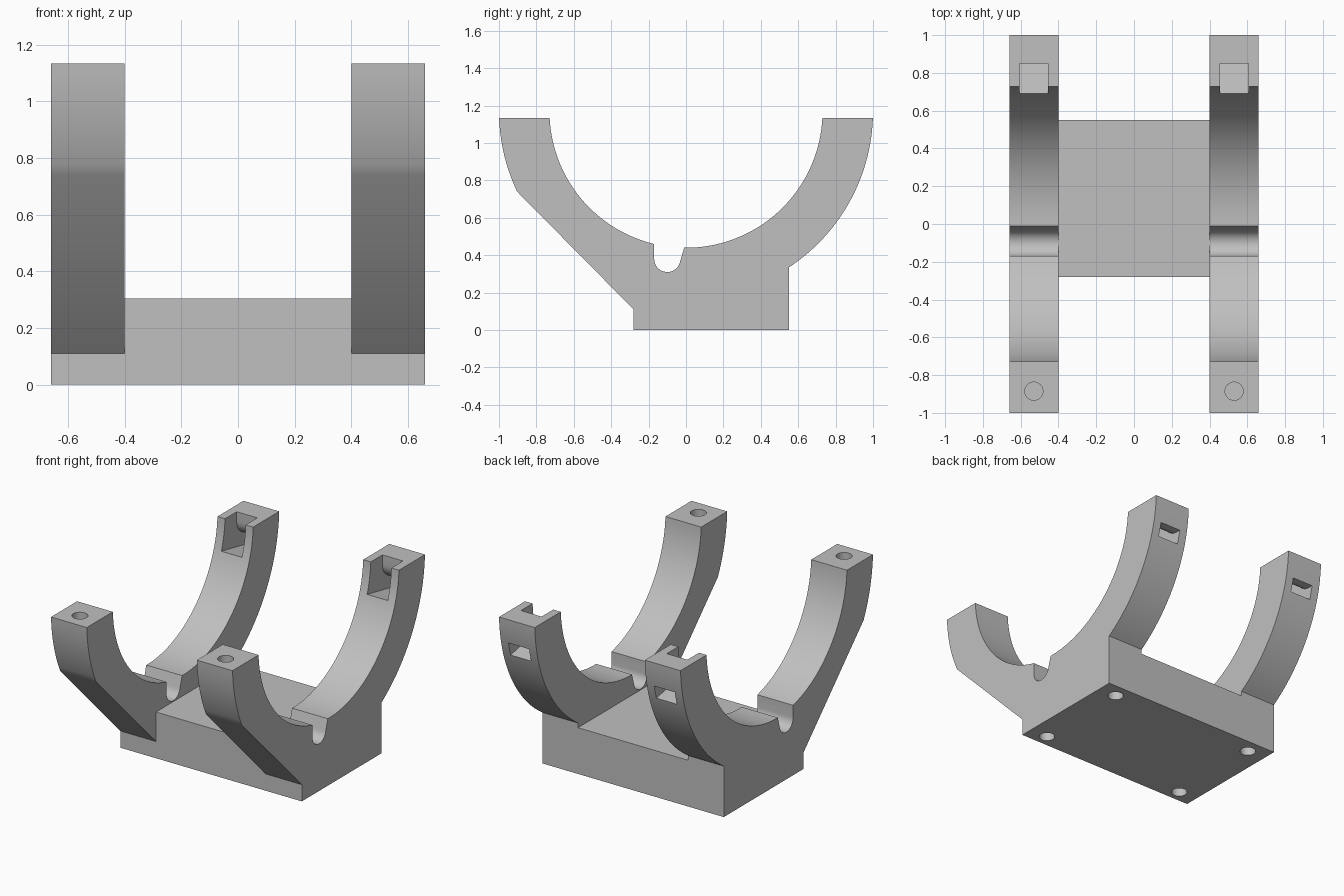
import bpy, bmesh
from math import sin, cos, asin, acos, pi, radians

cube = bpy.data.objects.get("Cube")
if cube:
    bpy.data.objects.remove(cube, do_unlink=True)

# One plain grey for everything
grey = bpy.data.materials.new("plain grey")
grey.use_nodes = True
colour = (0.53, 0.53, 0.53, 1)
grey.diffuse_color = colour
grey.node_tree.nodes["Principled BSDF"].inputs["Base Color"].default_value = colour

# Main dimensions
CENTRE_Z, TOP_Z = 1.17, 1.134
INNER, OUTER = 0.73, 1.0
ARM_IN, ARM_OUT = 0.40, 0.66
ARM_MID = (ARM_IN + ARM_OUT) / 2
FRONT, BACK, PLATE_Z = -0.28, 0.55, 0.304


def finish(name, bm):
    bmesh.ops.recalc_face_normals(bm, faces=bm.faces)
    mesh = bpy.data.meshes.new(name)
    bm.to_mesh(mesh)
    bm.free()
    mesh.materials.append(grey)
    obj = bpy.data.objects.new(name, mesh)
    bpy.context.collection.objects.link(obj)
    return obj


def extrude_profile(name, points, x0, x1):
    """Side profile of (y, z) points, extruded along x."""
    bm = bmesh.new()
    face = bm.faces.new([bm.verts.new((x0, y, z)) for y, z in points])
    result = bmesh.ops.extrude_face_region(bm, geom=[face])
    verts = [g for g in result["geom"] if isinstance(g, bmesh.types.BMVert)]
    bmesh.ops.translate(bm, verts=verts, vec=(x1 - x0, 0, 0))
    return finish(name, bm)


def arc(r, t0, t1, n, cy=0.0, cz=CENTRE_Z):
    """Arc points; angle 0 points straight down, positive towards the back."""
    steps = [t0 + (t1 - t0) * i / n for i in range(n + 1)]
    return [(cy + r * sin(t), cz - r * cos(t)) for t in steps]


def drill(name, y, z0, z1, r=0.048):
    bm = bmesh.new()
    bmesh.ops.create_cone(bm, cap_ends=True, segments=32, radius1=r, radius2=r, depth=z1 - z0)
    bmesh.ops.translate(bm, verts=bm.verts, vec=(ARM_MID, y, (z0 + z1) / 2))
    return finish(name, bm)


def select_only(obj):
    bpy.ops.object.select_all(action='DESELECT')
    obj.select_set(True)
    bpy.context.view_layer.objects.active = obj


def cut(obj, cutter):
    cutter.hide_render = True
    mod = obj.modifiers.new("cut", 'BOOLEAN')
    mod.operation, mod.solver, mod.object = 'DIFFERENCE', 'EXACT', cutter
    select_only(obj)
    bpy.ops.object.modifier_apply(modifier=mod.name)
    bpy.data.objects.remove(cutter, do_unlink=True)


# Cradle arm: foot, chamfered front, round saddle with a slot at its bottom
outer_top = acos((CENTRE_Z - TOP_Z) / OUTER)
inner_top = acos((CENTRE_Z - TOP_Z) / INNER)
slot_r, slot_y, slot_z = 0.07, -0.10, 0.38
profile = arc(OUTER, -outer_top, -asin(0.903), 10)
profile += [(FRONT, 0.11), (FRONT, 0), (BACK, 0)]
profile += arc(OUTER, asin(BACK), outer_top, 28)
profile += arc(INNER, inner_top, asin(-0.01 / INNER), 40)
profile += arc(slot_r, radians(80), -pi / 2, 14, slot_y, slot_z)
profile += arc(INNER, asin((slot_y - slot_r) / INNER), -inner_top, 32)
arm = extrude_profile("cradle_arms", profile, ARM_IN, ARM_OUT)

# Screw holes: one in the front tip, two under the foot
cut(arm, drill("tip_hole", -0.885, 0.90, 1.30))
cut(arm, drill("front_foot_hole", -0.20, -0.1, 0.2))
cut(arm, drill("back_foot_hole", 0.455, -0.1, 0.2))

# Hook pocket in the back tip, bending out through the rear surface
pocket = [(0.55, 1.3), (0.85, 1.3)]
pocket += arc(0.1, -pi / 2, 0, 8, 0.95, 1.07)
pocket += [(1.1, 0.97), (1.1, 0.88), (0.97, 0.88), (0.69, 0.935), (0.55, 0.935)]
cut(arm, extrude_profile("hook_pocket", pocket, 0.455, 0.605))

# Second arm by mirroring
mirror = arm.modifiers.new("mirror", 'MIRROR')
mirror.use_axis = (True, False, False)
select_only(arm)
bpy.ops.object.modifier_apply(modifier=mirror.name)
bpy.ops.object.shade_smooth_by_angle(angle=radians(25))

# Base block between the arms
block = [(FRONT, 0), (BACK, 0), (BACK, PLATE_Z), (FRONT, PLATE_Z)]
extrude_profile("base_block", block, -ARM_IN, ARM_IN)
